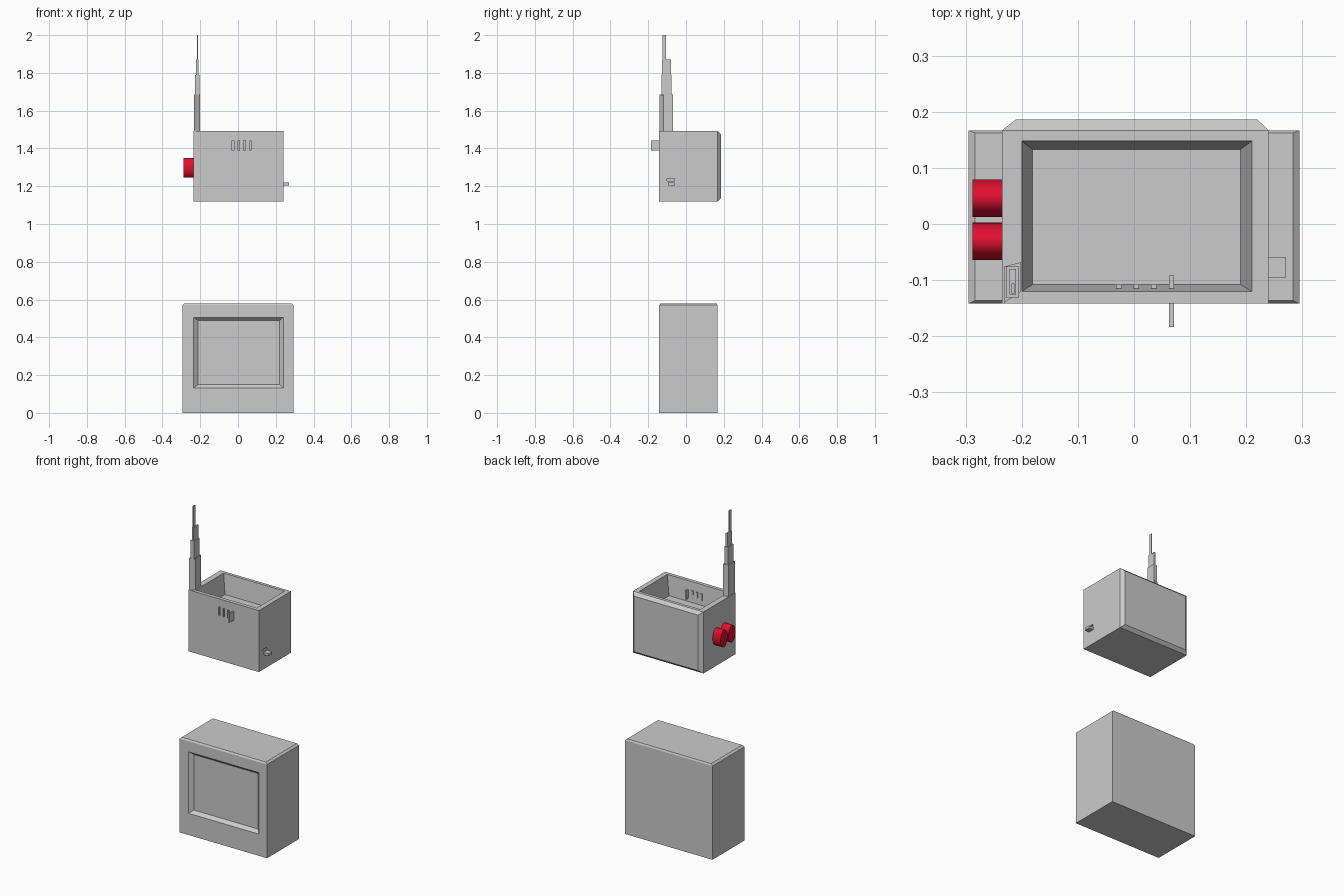
import bpy, bmesh, math

if "Cube" in bpy.data.objects:
    bpy.data.objects.remove(bpy.data.objects["Cube"])


def loft(name, rings):
    """Closed solid through rings of equal point count."""
    bm = bmesh.new()
    vs = [[bm.verts.new(p) for p in r] for r in rings]
    n = len(vs[0])
    for a, b in zip(vs, vs[1:]):
        for i in range(n):
            j = (i + 1) % n
            bm.faces.new((a[i], a[j], b[j], b[i]))
    bm.faces.new(vs[0])
    bm.faces.new(vs[-1])
    bmesh.ops.recalc_face_normals(bm, faces=bm.faces)
    me = bpy.data.meshes.new(name)
    bm.to_mesh(me)
    bm.free()
    ob = bpy.data.objects.new(name, me)
    bpy.context.collection.objects.link(ob)
    return ob


def tapered(name, axis, sections):
    """Rectangles (pos, a0, a1, b0, b1) stacked along an axis."""
    order = {'X': lambda p, a, b: (p, a, b),
             'Y': lambda p, a, b: (a, p, b),
             'Z': lambda p, a, b: (a, b, p)}[axis]
    return loft(name, [[order(p, a, b) for a, b in
                        ((a0, b0), (a1, b0), (a1, b1), (a0, b1))]
                       for p, a0, a1, b0, b1 in sections])


def box(name, x0, x1, y0, y1, z0, z1):
    return tapered(name, 'Z', [(z0, x0, x1, y0, y1), (z1, x0, x1, y0, y1)])


def cut(target, cutter):
    cutter.hide_render = True
    mod = target.modifiers.new("cut", 'BOOLEAN')
    mod.operation = 'DIFFERENCE'
    mod.solver = 'EXACT'
    mod.object = cutter
    bpy.context.view_layer.objects.active = target
    bpy.ops.object.modifier_apply(modifier=mod.name)
    bpy.data.objects.remove(cutter)


# Lower housing with bevelled top and a tapered socket in front
lower = tapered("lower_housing", 'Z', [
    (0, -.295, .295, -.142, .167), (.57, -.295, .295, -.142, .167),
    (.58, -.283, .283, -.136, .162)])
cut(lower, tapered("socket_cutter", 'Y', [
    (-.162, -.26, .268, .113, .523),
    (-.142, -.235, .24, .132, .506), (-.122, -.211, .22, .15, .488)]))

# Upper housing with a plug-shaped back and an open tray on top
upper = tapered("upper_housing", 'Y', [
    (-.142, -.235, .24, 1.118, 1.492), (.167, -.235, .24, 1.118, 1.492),
    (.186, -.211, .22, 1.136, 1.474)])
cut(upper, tapered("tray_cutter", 'Z', [
    (1.372, -.181, .19, -.108, .133), (1.492, -.2, .21, -.12, .148),
    (1.512, -.203, .213, -.122, .15)]))

# Front slots, with slim bars behind them
for i in range(3):
    x = -.027 + .031 * i
    cut(upper, box("slot_cutter", x - .005, x + .005, -.16, -.132, 1.39, 1.442))
    box("slot_bar", x - .005, x + .005, -.125, -.108, 1.39, 1.442)

# Lever through the front wall
box("front_lever", .062, .071, -.184, -.092, 1.388, 1.442)

# Right side peg and the slot above it
cut(upper, box("peg_slot_cutter", .23, .26, -.1, -.062, 1.228, 1.24))
box("side_peg", .235, .271, -.095, -.059, 1.204, 1.22)

# Stepped antenna, skewed base then narrowing sections
base = [(-.232, -.141), (-.201, -.12), (-.201, -.068), (-.232, -.076)]
loft("antenna_base", [[(x, y, z) for x, y in base] for z in (1.485, 1.685)])
for n, (z0, z1, x0, x1, y0, y1) in enumerate([
        (1.68, 1.79, -.228, -.205, -.131, -.076),
        (1.785, 1.87, -.222, -.21, -.126, -.08),
        (1.865, 2.0, -.218, -.213, -.124, -.106)]):
    box("antenna_section_%d" % (n + 1), x0, x1, y0, y1, z0, z1)

# Two rounded red buttons on the left side
red = bpy.data.materials.new("red")
red.diffuse_color = (.75, .005, .03, 1)
red.use_nodes = True
red.node_tree.nodes["Principled BSDF"].inputs["Base Color"].default_value = red.diffuse_color
for y, name in ((.046, "rear_button"), (-.031, "front_button")):
    ring = [(y + .0335 * math.cos(t), 1.298 + .052 * math.sin(t))
            for t in (2 * math.pi * k / 32 for k in range(32))]
    ob = loft(name, [[(x, a, b) for a, b in ring] for x in (-.288, -.232)])
    ob.data.materials.append(red)
    bpy.ops.object.select_all(action='DESELECT')
    ob.select_set(True)
    bpy.context.view_layer.objects.active = ob
    bpy.ops.object.shade_smooth_by_angle(angle=math.radians(35))
